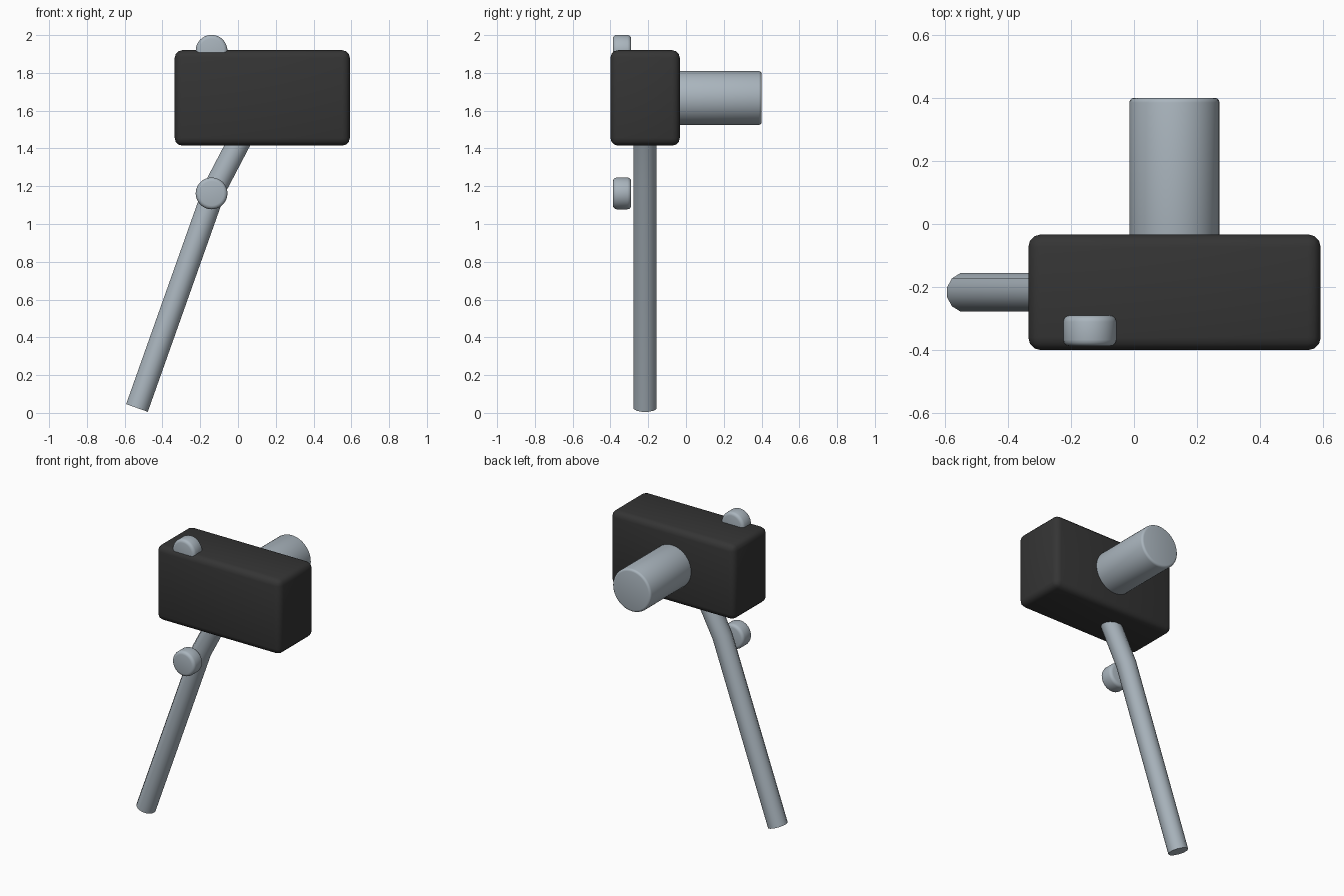
import bpy
import bmesh
import math
from mathutils import Vector, Matrix

cube = bpy.data.objects.get("Cube")
if cube:
    bpy.data.objects.remove(cube, do_unlink=True)


def make_material(name, colour):
    mat = bpy.data.materials.new(name)
    mat.use_nodes = True
    mat.diffuse_color = (*colour, 1)
    mat.node_tree.nodes["Principled BSDF"].inputs["Base Color"].default_value = (*colour, 1)
    return mat


black = make_material("matte black", (0.035, 0.035, 0.035))
steel = make_material("blue grey steel", (0.40, 0.46, 0.51))


def finish(bm, name, mat, bevel=0, segments=3):
    """Turn a bmesh into a smooth object with optional rounded edges."""
    bmesh.ops.recalc_face_normals(bm, faces=bm.faces)
    mesh = bpy.data.meshes.new(name)
    bm.to_mesh(mesh)
    bm.free()
    mesh.materials.append(mat)
    obj = bpy.data.objects.new(name, mesh)
    bpy.context.collection.objects.link(obj)
    bpy.ops.object.select_all(action="DESELECT")
    obj.select_set(True)
    bpy.context.view_layer.objects.active = obj
    if bevel:
        mod = obj.modifiers.new("rounded edges", "BEVEL")
        mod.width = bevel
        mod.segments = segments
        mod.limit_method = "ANGLE"
        mod.angle_limit = math.radians(40)
        bpy.ops.object.modifier_apply(modifier=mod.name)
    bpy.ops.object.shade_smooth_by_angle(angle=math.radians(40))
    return obj


def box(name, low, high, mat, bevel):
    low, high = Vector(low), Vector(high)
    bm = bmesh.new()
    bmesh.ops.create_cube(bm, size=1, matrix=Matrix.Translation((low + high) / 2)
                          @ Matrix.Diagonal((*(high - low), 1)))
    return finish(bm, name, mat, bevel)


def drum(name, x, z, y0, y1, radius, mat, bevel):
    """Cylinder lying along y."""
    bm = bmesh.new()
    bmesh.ops.create_cone(bm, cap_ends=True, segments=48, radius1=radius, radius2=radius,
                          depth=y1 - y0,
                          matrix=Matrix.Translation((x, (y0 + y1) / 2, z))
                          @ Matrix.Rotation(math.pi / 2, 4, "X"))
    return finish(bm, name, mat, bevel)


def bent_rod(name, points, y, radius, mat, sides=12):
    """Tube through points in the xz plane, mitred at each bend."""
    path = [Vector((x, y, z)) for x, z in points]
    dirs = [(b - a).normalized() for a, b in zip(path, path[1:])]
    bm = bmesh.new()
    rings = []
    for i, p in enumerate(path):
        before, after = dirs[max(i - 1, 0)], dirs[min(i, len(dirs) - 1)]
        along = (before + after).normalized()
        across = Vector((along.z, 0, -along.x)) / along.dot(before)
        ring = []
        for k in range(sides):
            a = 2 * math.pi * (k + 0.5) / sides
            ring.append(bm.verts.new(p + radius * (across * math.cos(a)
                                                   + Vector((0, math.sin(a), 0)))))
        rings.append(ring)
    for r0, r1 in zip(rings, rings[1:]):
        for k in range(sides):
            n = (k + 1) % sides
            bm.faces.new((r0[k], r0[n], r1[n], r1[k]))
    bm.faces.new(rings[0])
    bm.faces.new(rings[-1])
    return finish(bm, name, mat)


# Housing block
box("housing", (-0.335, -0.4, 1.415), (0.592, -0.033, 1.92), black, 0.04)

# Drum projecting from the back
drum("rear_drum", 0.128, 1.667, -0.1, 0.4, 0.143, steel, 0.015)

# Matching knobs above and on the rod
for name, z in (("upper_knob", 1.917), ("lower_knob", 1.162)):
    drum(name, -0.14, z, -0.387, -0.29, 0.084, steel, 0.02)

# Bent rod rising into the housing
bent_rod("bent_rod", [(-0.535, 0.026), (-0.12, 1.195), (0.04, 1.5)], -0.2165, 0.063, steel)
